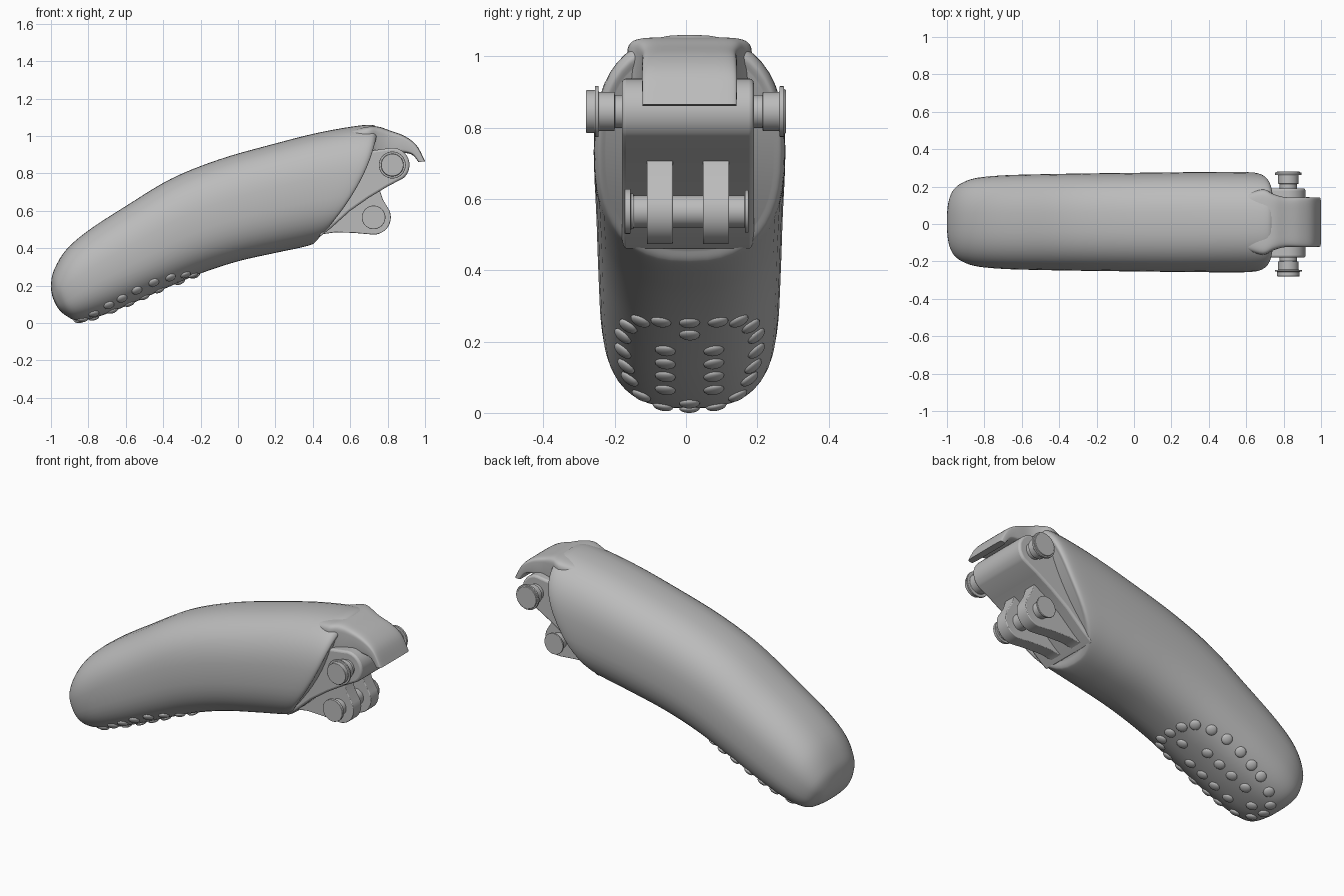
import bpy, bmesh, math
from mathutils import Vector
from mathutils.bvhtree import BVHTree

cube = bpy.data.objects.get("Cube")
if cube:
    bpy.data.objects.remove(cube)

grey = bpy.data.materials.new("plain_grey")
grey.use_nodes = True
tone = (0.5, 0.5, 0.5, 1)
grey.diffuse_color = tone
grey.node_tree.nodes["Principled BSDF"].inputs["Base Color"].default_value = tone


def finish(bm, name, angle=40, bevel=0):
    bmesh.ops.recalc_face_normals(bm, faces=bm.faces)
    mesh = bpy.data.meshes.new(name)
    bm.to_mesh(mesh)
    bm.free()
    obj = bpy.data.objects.new(name, mesh)
    bpy.context.collection.objects.link(obj)
    mesh.materials.append(grey)
    if bevel:
        mod = obj.modifiers.new("soft_edges", "BEVEL")
        mod.width, mod.segments = bevel, 3
        mod.limit_method = "ANGLE"
        mod.angle_limit = math.radians(40)
    bpy.ops.object.select_all(action="DESELECT")
    obj.select_set(True)
    bpy.context.view_layer.objects.active = obj
    bpy.ops.object.shade_smooth_by_angle(angle=math.radians(angle))
    return obj


def smooth_stations(stations, steps):
    """Catmull-Rom interpolation through the station tuples."""
    out = []
    last = len(stations) - 1
    for i in range(last):
        quad = [stations[max(0, min(last, i + k))] for k in (-1, 0, 1, 2)]
        for s in range(steps):
            t = s / steps
            out.append([0.5 * (2 * b + (c - a) * t + (2 * a - 5 * b + 4 * c - d) * t**2
                               + (3 * b - a - 3 * c + d) * t**3)
                        for a, b, c, d in zip(*quad)])
    return out + [list(stations[-1])]


def loft(name, stations, power, y_mid, steps=5, half=24):
    """Stations: bottom x, bottom z, top x, top z, half width, forward bow."""
    bm = bmesh.new()
    rings = []
    count = half * 2
    for bx, bz, tx, tz, w, bow in smooth_stations(stations, steps):
        ring = []
        for k in range(count):
            a = math.tau * k / count
            c, s = math.cos(a), math.sin(a)
            u = math.copysign(abs(c) ** (2 / power), c)
            v = math.copysign(abs(s) ** (2 / power), s)
            ring.append(bm.verts.new(((bx + tx) / 2 + (tx - bx) / 2 * u + bow * (1 - u * u),
                                      y_mid + w * v,
                                      (bz + tz) / 2 + (tz - bz) / 2 * u)))
        rings.append(ring)
    for r, q in zip(rings, rings[1:]):
        for k in range(count):
            j = (k + 1) % count
            bm.faces.new((r[k], r[j], q[j], q[k]))
    # Caps are strips running across the part, so they follow the bow
    for ring in (rings[0], rings[-1]):
        for k in range(half):
            strip = [ring[k], ring[k + 1], ring[-k - 1], ring[-k % count]]
            bm.faces.new(list(dict.fromkeys(strip)))
    return finish(bm, name)


def arc(cx, cz, r, start, end, n=16):
    angles = [math.radians(start + (end - start) * i / n) for i in range(n + 1)]
    return [(cx + r * math.cos(a), cz + r * math.sin(a)) for a in angles]


def plate(name, profile, y0, y1, bevel):
    """Extrude an xz outline along y."""
    bm = bmesh.new()
    face = bm.faces.new([bm.verts.new((x, y0, z)) for x, z in profile])
    ext = bmesh.ops.extrude_face_region(bm, geom=[face])
    verts = [g for g in ext["geom"] if isinstance(g, bmesh.types.BMVert)]
    bmesh.ops.translate(bm, verts=verts, vec=(0, y1 - y0, 0))
    return finish(bm, name, bevel=bevel)


def pin(name, x, z, steps, n=40):
    """Turned pin along y; steps are (y start, y end, radius)."""
    bm = bmesh.new()
    rings = []
    for y0, y1, r in steps:
        for y in (y0, y1):
            rings.append([bm.verts.new((x + r * math.cos(math.tau * k / n), y,
                                        z + r * math.sin(math.tau * k / n)))
                          for k in range(n)])
    for p, q in zip(rings, rings[1:]):
        for k in range(n):
            j = (k + 1) % n
            bm.faces.new((p[k], p[j], q[j], q[k]))
    bm.faces.new(rings[0])
    bm.faces.new(rings[-1])
    return finish(bm, name, bevel=0.003)


# Curved main shell with a slanted, bowed open end
body = loft("finger_body", [
    (-0.975, 0.10, -0.976, 0.102, 0.002, 0),
    (-0.955, 0.07, -0.993, 0.145, 0.10, 0),
    (-0.92, 0.04, -1.0, 0.20, 0.15, 0),
    (-0.86, 0.013, -0.985, 0.28, 0.20, 0),
    (-0.76, 0.03, -0.92, 0.39, 0.235, 0),
    (-0.60, 0.09, -0.80, 0.495, 0.25, 0),
    (-0.40, 0.18, -0.60, 0.625, 0.256, 0),
    (-0.20, 0.265, -0.36, 0.77, 0.26, 0),
    (0.0, 0.33, -0.10, 0.875, 0.263, 0),
    (0.20, 0.375, 0.20, 0.96, 0.266, 0),
    (0.32, 0.40, 0.45, 1.022, 0.268, 0.02),
    (0.39, 0.418, 0.69, 1.06, 0.268, 0.05),
    (0.41, 0.43, 0.745, 1.04, 0.258, 0.06),
    (0.425, 0.455, 0.735, 1.01, 0.235, 0.055)], 2.5, 0.01)

# Hooked lip continuing the top of the shell
loft("top_lip", [
    (0.60, 0.86, 0.60, 1.03, 0.15, 0),
    (0.68, 0.87, 0.69, 1.05, 0.175, 0),
    (0.74, 0.88, 0.75, 1.05, 0.15, 0),
    (0.80, 0.90, 0.81, 1.03, 0.134, 0),
    (0.87, 0.91, 0.89, 1.0, 0.133, 0),
    (0.93, 0.90, 0.955, 0.95, 0.133, 0),
    (0.965, 0.86, 1.0, 0.865, 0.132, 0)], 7, 0.01)

# Upper hinge block
UX, UZ = 0.825, 0.845
plate("hinge_block", [(0.43, 0.455), (0.50, 0.51), (0.60, 0.60), (0.70, 0.67), (0.80, 0.73)]
      + arc(UX, UZ, 0.092, -50, 90) + [(0.70, 0.92), (0.60, 0.85)], -0.18, 0.19, 0.012)

# Lower lugs
LX, LZ = 0.725, 0.565
for side, y0 in (("right", -0.11), ("left", 0.048)):
    plate(side + "_lug", [(0.41, 0.445), (0.45, 0.475), (0.52, 0.485), (0.62, 0.482)]
          + arc(LX, LZ, 0.092, -95, 25) + [(0.775, 0.66), (0.757, 0.715), (0.65, 0.69)],
          y0, y0 + 0.073, 0.01)

# Pins with stepped heads
pin("upper_pin", UX, UZ, [
    (-0.28, -0.255, 0.06), (-0.255, -0.245, 0.072), (-0.245, -0.20, 0.055),
    (-0.20, 0.215, 0.046), (0.215, 0.262, 0.055), (0.262, 0.275, 0.071),
    (0.275, 0.28, 0.062)])
pin("lower_pin", LX, LZ, [
    (-0.172, -0.155, 0.063), (-0.155, -0.147, 0.05), (-0.147, 0.165, 0.045),
    (0.165, 0.175, 0.06)])

# Grip bumps set on the underside of the tip: (x, distance from the middle)
spots = [(-0.23, 0), (-0.31, 0), (-0.77, 0), (-0.85, 0)]
pairs = [(-0.42, 0.068), (-0.50, 0.068), (-0.58, 0.068), (-0.67, 0.068),
         (-0.24, 0.08), (-0.28, 0.138), (-0.36, 0.172), (-0.45, 0.187), (-0.54, 0.187),
         (-0.62, 0.178), (-0.69, 0.168), (-0.77, 0.135), (-0.83, 0.075)]
spots += [(x, s * d) for x, d in pairs for s in (-1, 1)]
shell = BVHTree.FromPolygons([v.co for v in body.data.vertices],
                             [p.vertices for p in body.data.polygons])
bm = bmesh.new()
for x, d in spots:
    hit, normal, _, _ = shell.ray_cast(Vector((x, 0.01 + d, -1)), Vector((0, 0, 1)))
    if hit is None:
        continue
    turn = normal.to_track_quat("Z", "Y").to_matrix()
    made = bmesh.ops.create_uvsphere(bm, u_segments=20, v_segments=10, radius=1)
    for v in made["verts"]:
        v.co = hit + turn @ Vector((v.co.x * 0.029, v.co.y * 0.029, v.co.z * 0.013))
finish(bm, "grip_bumps", angle=60)
